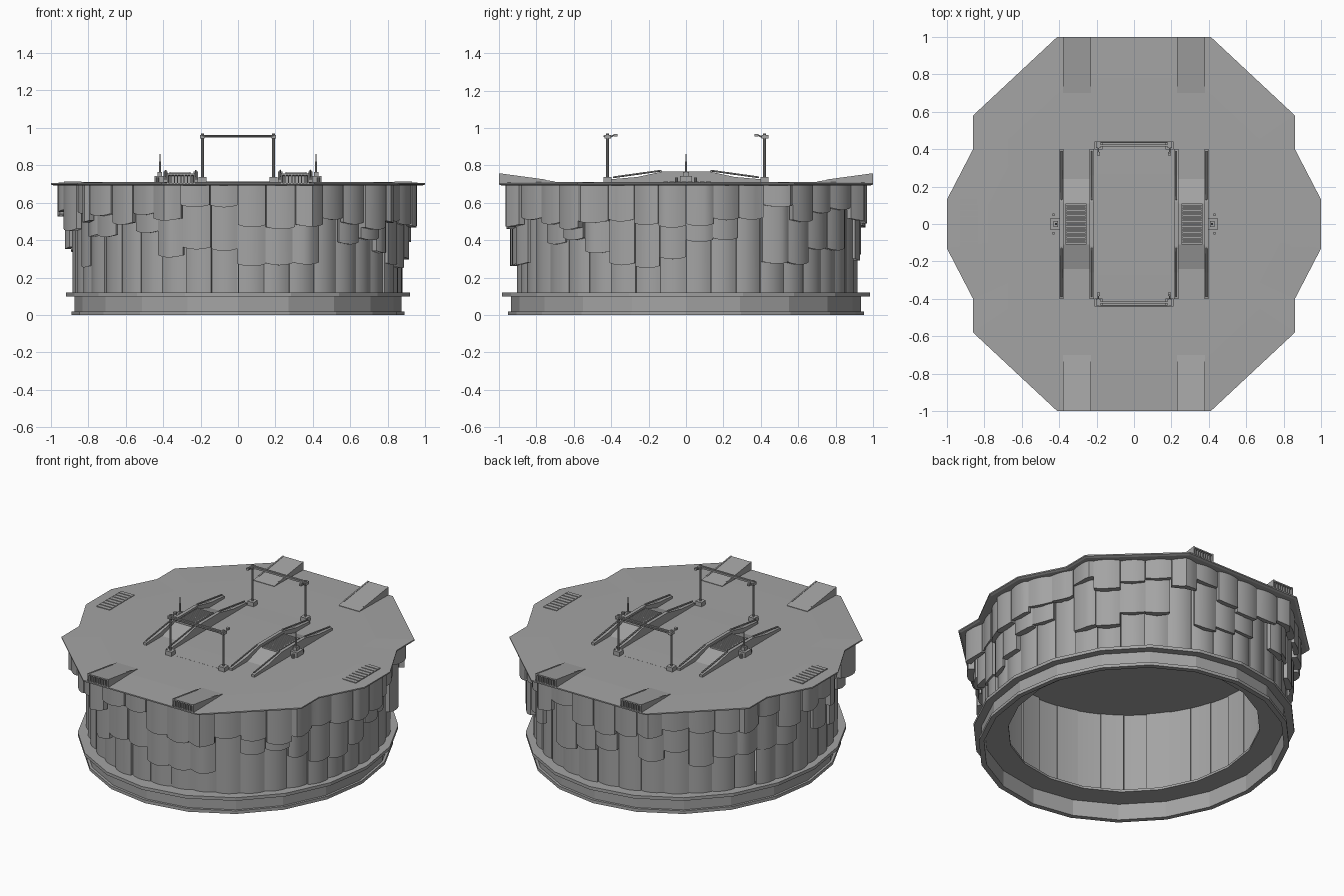
import bpy, bmesh, math, random
from mathutils import Vector

if "Cube" in bpy.data.objects:
    bpy.data.objects.remove(bpy.data.objects["Cube"])
random.seed(7)

grey = bpy.data.materials.new("dark_grey")
grey.diffuse_color = (.37, .37, .37, 1)
grey.use_nodes = True
grey.node_tree.nodes["Principled BSDF"].inputs["Base Color"].default_value = grey.diffuse_color


def finish(name, bm, smooth=False):
    bmesh.ops.recalc_face_normals(bm, faces=bm.faces)
    me = bpy.data.meshes.new(name)
    bm.to_mesh(me)
    bm.free()
    me.materials.append(grey)
    if smooth:
        me.shade_smooth()
        me.set_sharp_from_angle(angle=math.radians(35))
    ob = bpy.data.objects.new(name, me)
    bpy.context.collection.objects.link(ob)
    return ob


def prism(bm, lower, upper):
    """Closed solid between two matching loops of 3D points."""
    a = [bm.verts.new(p) for p in lower]
    b = [bm.verts.new(p) for p in upper]
    n = len(a)
    bm.faces.new(a)
    bm.faces.new(b[::-1])
    for i in range(n):
        j = (i + 1) % n
        bm.faces.new((a[i], a[j], b[j], b[i]))


def box(bm, x0, x1, y0, y1, z0, z1):
    loop = [(x0, y0), (x1, y0), (x1, y1), (x0, y1)]
    prism(bm, [(x, y, z0) for x, y in loop], [(x, y, z1) for x, y in loop])


def side_profile(bm, yz, x0, x1):
    prism(bm, [(x0, y, z) for y, z in yz], [(x1, y, z) for y, z in yz])


def rod(bm, p, q, r, n=8):
    p, q = Vector(p), Vector(q)
    u = (q - p).normalized().orthogonal().normalized()
    v = (q - p).normalized().cross(u)
    ring = [(u * math.cos(t) + v * math.sin(t)) * r for t in [2 * math.pi * i / n for i in range(n)]]
    prism(bm, [p + o for o in ring], [q + o for o in ring])


# Faceted base ring: open tube with lip and inner shelf
bm = bmesh.new()
prof = [(.89, 0), (.89, .02), (.875, .02), (.875, .10), (.92, .10), (.92, .12),
        (.72, .12), (.72, .105), (.86, .105), (.86, 0)]
N = 20
rings = []
for i in range(N):
    t = 2 * math.pi * i / N
    rings.append([bm.verts.new((r * math.cos(t), 1.07 * r * math.sin(t), z)) for r, z in prof])
for i in range(N):
    a, b = rings[i], rings[(i + 1) % N]
    for k in range(len(prof)):
        m = (k + 1) % len(prof)
        bm.faces.new((a[k], a[m], b[m], b[k]))
finish("base_ring", bm)

# Deck slab with a slightly raised inner field
quarter = [(1, .13), (.86, .40), (.86, .58), (.41, 1)]
outline = (quarter + [(-x, y) for x, y in quarter[::-1]]
           + [(-x, -y) for x, y in quarter] + [(x, -y) for x, y in quarter[::-1]])
bm = bmesh.new()
levels = [(.985, .692), (1, .698), (1, .706), (.78, .711)]
loops = [[bm.verts.new((x * s, y * s, z)) for x, y in outline] for s, z in levels]
for a, b in zip(loops, loops[1:]):
    for i in range(len(a)):
        j = (i + 1) % len(a)
        bm.faces.new((a[i], a[j], b[j], b[i]))
bm.faces.new(loops[0][::-1])
bm.faces.new(loops[-1])
finish("deck", bm)


def deck_radius(ang):
    """Distance from the centre to the deck edge in one direction."""
    dx, dy = math.cos(ang), math.sin(ang)
    best = 2
    for (x0, y0), (x1, y1) in zip(outline, outline[1:] + outline[:1]):
        ex, ey = x1 - x0, y1 - y0
        den = dx * ey - dy * ex
        if abs(den) > 1e-9:
            t = (x0 * ey - y0 * ex) / den
            s = (x0 * dy - y0 * dx) / den
            if t > 0 and -1e-6 <= s <= 1 + 1e-6:
                best = min(best, t)
    return best


def hull_radius(ang, blend):
    """From the oval foot of the hull (0) out to just inside the deck edge (1)."""
    foot = 1 / math.hypot(math.cos(ang) / .882, math.sin(ang) / .917)
    return foot + (max(deck_radius(ang) * .962, foot + .03) - foot) * blend


# Hull of curved overlapping plates in three layers
def plate(bm, ang, width, blend, shift, thick, z0, z1, bulge=.014):
    params = [(k / 3 - 1, 0) for k in range(7)] + [(1, thick), (0, thick), (-1, thick)]
    low, top = [], []
    for s, depth in params:
        a = ang + s * width / 2
        r = hull_radius(a, blend) + shift - (depth if depth else bulge * s * s)
        x, y = r * math.cos(a), r * math.sin(a)
        low.append((x, y, z0 + .012 * s * s))
        top.append((x, y, z1))
    prism(bm, low, top)


COLS = 40
step = 2 * math.pi / COLS
layers = [("lower_hull_plates", 0, .03, (.105, .105), 1),
          ("middle_hull_plates", .5, .035, (.24, .44), .9),
          ("upper_hull_plates", 1, .04, (.44, .58), .97)]
for name, blend, thick, (lo, hi), fill in layers:
    bm = bmesh.new()
    for i in range(COLS):
        if random.random() > fill:
            continue
        plate(bm, (i + .5) * step, step * random.uniform(.97, 1.03), blend,
              random.uniform(-.012, .006), thick + random.uniform(-.01, .015),
              random.uniform(lo, hi), .697)
    finish(name, bm, True)

# Central pad, sloping down at both ends
bm = bmesh.new()
side_profile(bm, [(-.42, .70), (.42, .70), (.42, .7115), (.27, .714), (-.27, .714), (-.42, .7115)],
             -.2, .2)
finish("centre_pad", bm)

# End ramps with a slotted outer opening
bm = bmesh.new()
for sx in (-1, 1):
    for sy in (-1, 1):
        side_profile(bm, [(sy * .70, .705), (sy * 1.0, .748), (sy * 1.0, .756), (sy * .70, .714)],
                     sx * .23, sx * .38)
        side_profile(bm, [(sy * .96, .70), (sy * .70, .70), (sy * .70, .714), (sy * .96, .75)],
                     sx * .24, sx * .37)
        for x in (.23, .371):
            side_profile(bm, [(sy * .75, .70), (sy * 1.0, .70), (sy * 1.0, .758), (sy * .75, .724)],
                         sx * x, sx * (x + .009))
        for k in range(1, 8):
            x = .235 + k * .0175
            box(bm, sx * (x - .003), sx * (x + .003), sy * .96, sy * .995, .70, .75)
finish("end_ramps", bm)

# Twin ramps beside the pad, with side rails and top grilles
bm = bmesh.new()
for s in (-1, 1):
    side_profile(bm, [(-.26, .705), (.26, .705), (.11, .752), (-.11, .752)], s * .235, s * .38)
finish("inner_ramps", bm)

bm = bmesh.new()
for s in (-1, 1):
    for x in (.215, .376):
        side_profile(bm, [(-.40, .705), (.40, .705), (.40, .726), (.26, .738), (.12, .768),
                          (-.12, .768), (-.26, .738), (-.40, .726)], s * x, s * (x + .022))
        for sy in (-1, 1):
            rod(bm, (s * (x + .011), sy * .39, .736), (s * (x + .011), sy * .13, .772), .005, 6)
finish("ramp_rails", bm)

bm = bmesh.new()
for s in (-1, 1):
    for k in range(17):
        y = -.104 + k * .013
        box(bm, s * .26, s * .36, y - .0045, y + .0045, .745, .762)
    for x in (.254, .36):
        box(bm, s * x, s * (x + .006), -.11, .11, .745, .764)
finish("ramp_grilles", bm)

# Deck vents near the left and right edges
bm = bmesh.new()
for s in (-1, 1):
    for k in range(8):
        y = -.108 + k * .0325
        box(bm, s * .835, s * .93, y - .013, y + .013, .70, .713)
finish("deck_vents", bm)

# Gantries at both ends of the pad
bm = bmesh.new()
for sy in (-1, 1):
    for sx in (-1, 1):
        x, y = sx * .19, sy * .42
        box(bm, x - .022, x + .022, y - .022, y + .022, .705, .738)
        rod(bm, (x, y, .73), (x, y, .97), .007)
        rod(bm, (x, y, .945), (x, sy * .375, .966), .004, 6)
        box(bm, x - .008, x + .008, sy * .365, sy * .385, .955, .968)
        box(bm, x - .012, x + .012, y - .015, y + .02, .944, .962)
    box(bm, -.19, .19, sy * .415, sy * .425, .95, .961)
    rod(bm, (-.19, sy * .437, .955), (.19, sy * .437, .955), .005, 6)
finish("gantries", bm)

# Antennas on the outer side of the ramps
bm = bmesh.new()
for s in (-1, 1):
    box(bm, s * .398, s * .447, -.032, .032, .705, .742)
    box(bm, s * .405, s * .43, -.016, .016, .74, .765)
    rod(bm, (s * .417, 0, .76), (s * .417, 0, .82), .006)
    rod(bm, (s * .417, 0, .82), (s * .417, 0, .86), .003, 6)
    for sy in (-1, 1):
        rod(bm, (s * .43, sy * .05, .705), (s * .43, sy * .05, .735), .008)
finish("antennas", bm)
